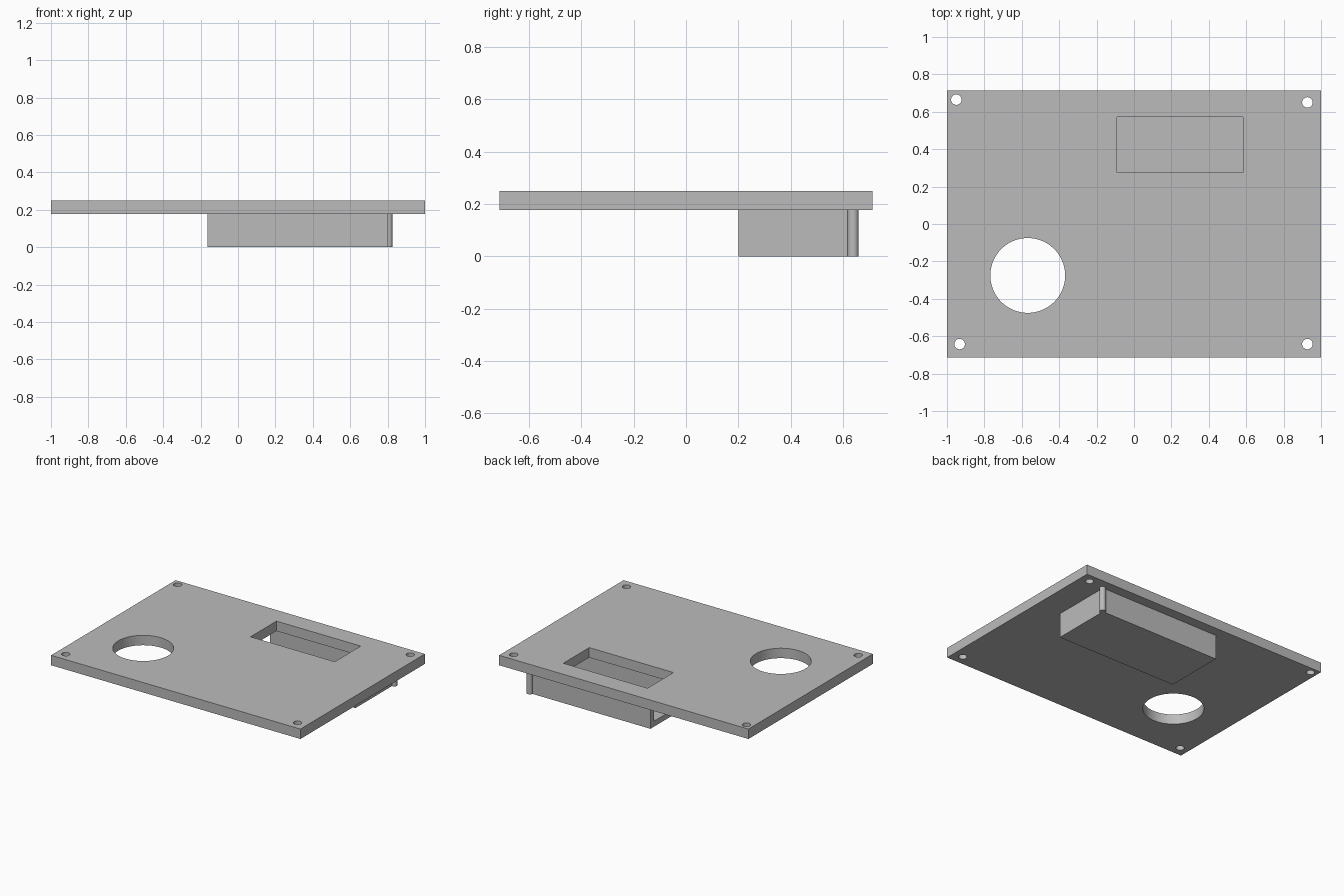
import bpy
import bmesh
from mathutils import Matrix, Vector

old = bpy.data.objects.get("Cube")
if old:
    bpy.data.objects.remove(old, do_unlink=True)

grey = bpy.data.materials.new("plain grey")
grey.use_nodes = True
tone = (0.5, 0.5, 0.5, 1)
grey.diffuse_color = tone
grey.node_tree.nodes["Principled BSDF"].inputs["Base Color"].default_value = tone


def make_object(name, bm):
    mesh = bpy.data.meshes.new(name)
    bm.to_mesh(mesh)
    bm.free()
    mesh.materials.append(grey)
    obj = bpy.data.objects.new(name, mesh)
    bpy.context.collection.objects.link(obj)
    return obj


def block(name, low, high):
    low, high = Vector(low), Vector(high)
    bm = bmesh.new()
    bmesh.ops.create_cube(bm, size=1)
    bmesh.ops.scale(bm, vec=high - low, verts=bm.verts)
    bmesh.ops.translate(bm, vec=(low + high) / 2, verts=bm.verts)
    return make_object(name, bm)


def cylinder(name, x, y, radius, bottom, top, sides=32):
    bm = bmesh.new()
    bmesh.ops.create_cone(bm, cap_ends=True, segments=sides, radius1=radius,
                          radius2=radius, depth=top - bottom,
                          matrix=Matrix.Translation((x, y, (top + bottom) / 2)))
    return make_object(name, bm)


def activate(obj):
    bpy.ops.object.select_all(action="DESELECT")
    obj.select_set(True)
    bpy.context.view_layer.objects.active = obj


def cut(obj, cutter):
    activate(obj)
    mod = obj.modifiers.new("cut", "BOOLEAN")
    mod.operation = "DIFFERENCE"
    mod.solver = "EXACT"
    mod.object = cutter
    bpy.ops.object.modifier_apply(modifier=mod.name)
    bpy.data.objects.remove(cutter, do_unlink=True)


def smooth(obj):
    activate(obj)
    bpy.ops.object.shade_smooth_by_angle()


UNDERSIDE, TOP, WALL = 0.178, 0.25, 0.04

# Cover plate with window, large round opening and screw holes
plate = block("cover_plate", (-1, -0.713, UNDERSIDE), (1, 0.713, TOP))
cut(plate, block("window_cutter", (-0.092, 0.275, 0), (0.584, 0.572, 1)))
cut(plate, cylinder("round_cutter", -0.568, -0.275, 0.2, 0, 1, 96))
for x, y in [(-0.95, 0.665), (0.927, 0.65), (-0.932, -0.642), (0.927, -0.642)]:
    cut(plate, cylinder("screw_cutter", x, y, 0.028, 0, 1))
smooth(plate)

# Tray under the window, open at its -x end and at the top
tray = block("tray", (-0.163, 0.2, 0), (0.802, 0.64, UNDERSIDE))
cut(tray, block("tray_cutter", (-0.5, 0.2 + WALL, WALL),
                (0.802 - WALL, 0.64 - WALL, 1)))

# Thin round post on the rear corner of the tray
post = cylinder("corner_post", 0.805, 0.639, 0.021, 0, UNDERSIDE)
smooth(post)
